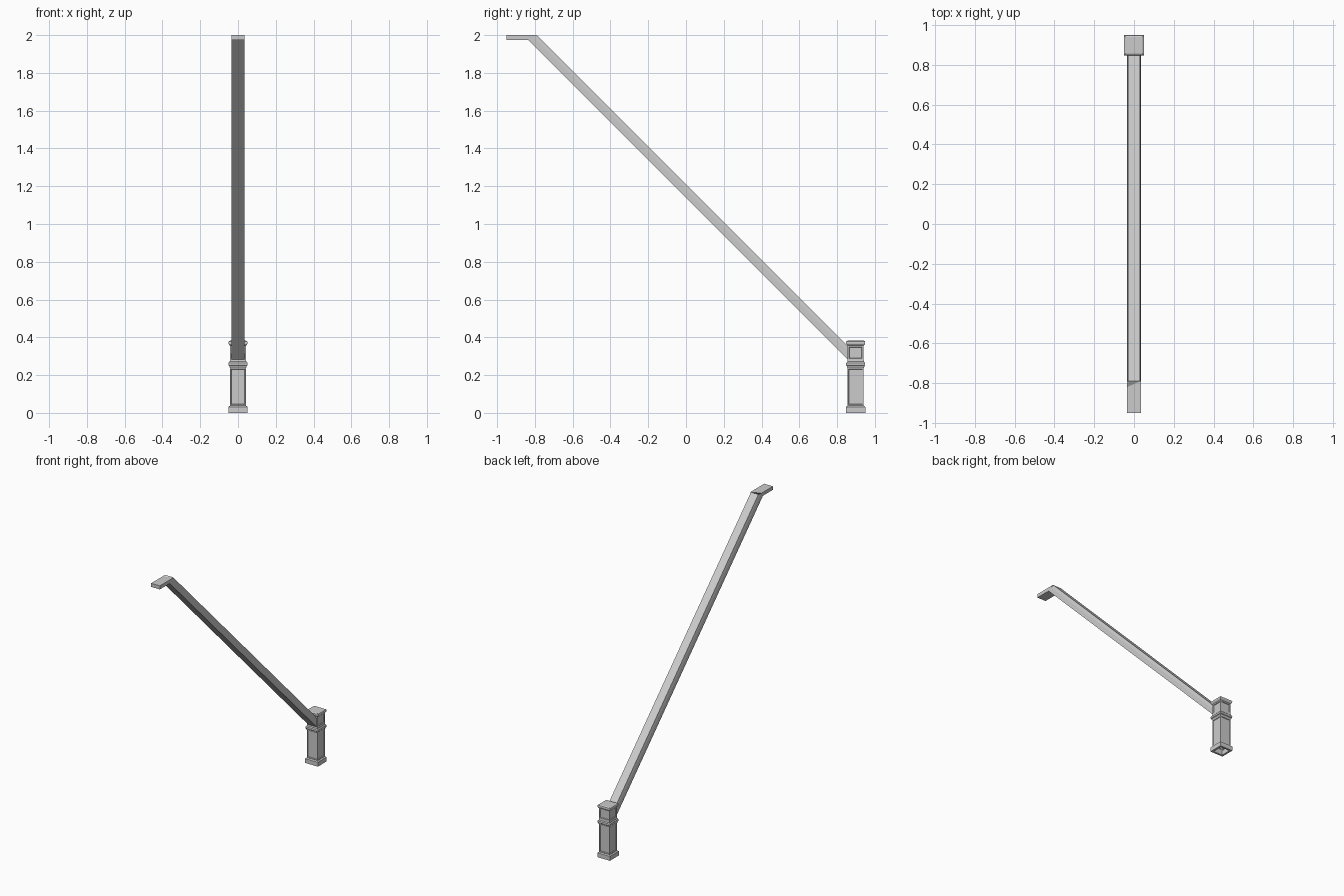
import bpy, bmesh

if "Cube" in bpy.data.objects:
    bpy.data.objects.remove(bpy.data.objects["Cube"])

POST_Y = 0.898


def finish(bm, name):
    bmesh.ops.recalc_face_normals(bm, faces=bm.faces[:])
    mesh = bpy.data.meshes.new(name)
    bm.to_mesh(mesh)
    bm.free()
    ob = bpy.data.objects.new(name, mesh)
    bpy.context.collection.objects.link(ob)
    return ob


def square_loft(name, profile, cy, cap_top=False, panels=()):
    """Stack square rings (half width, z); panels = (ring index, border, bevel, depth)."""
    bm = bmesh.new()
    rings = [[bm.verts.new((sx * h, cy + sy * h, z))
              for sx, sy in ((-1, -1), (1, -1), (1, 1), (-1, 1))] for h, z in profile]
    bands = []
    for a, b in zip(rings, rings[1:]):
        bands.append([bm.faces.new((a[i], a[(i + 1) % 4], b[(i + 1) % 4], b[i]))
                      for i in range(4)])
    if cap_top:
        bm.faces.new(rings[-1])
    bmesh.ops.recalc_face_normals(bm, faces=bm.faces[:])
    for index, border, bevel, depth in panels:
        bmesh.ops.inset_individual(bm, faces=bands[index], thickness=border, depth=0)
        bmesh.ops.inset_individual(bm, faces=bands[index], thickness=bevel, depth=-depth)
    return finish(bm, name)


def section_loft(name, sections):
    """Skin a list of equal-length closed cross-sections."""
    bm = bmesh.new()
    rings = [[bm.verts.new(p) for p in s] for s in sections]
    n = len(rings[0])
    for a, b in zip(rings, rings[1:]):
        for i in range(n):
            bm.faces.new((a[i], a[(i + 1) % n], b[(i + 1) % n], b[i]))
    bm.faces.new(rings[0])
    bm.faces.new(rings[-1])
    return finish(bm, name)


# Newel post: open hollow foot, panelled shaft, collar moulding, panelled block, cap
square_loft("newel_post", [
    (0.037, 0.035), (0.037, 0.0), (0.051, 0.0), (0.051, 0.032), (0.043, 0.038),
    (0.043, 0.238),
    (0.046, 0.243), (0.046, 0.248), (0.050, 0.252), (0.051, 0.258), (0.050, 0.265),
    (0.044, 0.271), (0.043, 0.280),
    (0.043, 0.357),
    (0.047, 0.361), (0.050, 0.366), (0.051, 0.373), (0.049, 0.379), (0.041, 0.383),
], POST_Y, cap_top=True,
    panels=[(4, 0.008, 0.003, 0.004), (12, 0.013, 0.003, 0.004)])


# Sloping handrail with tapered upper edges
def rail_section(bottom, middle, top):
    w, t = 0.035, 0.030
    return [(-w, *bottom), (w, *bottom), (w, *middle), (t, *top), (-t, *top), (-w, *middle)]


section_loft("sloping_handrail", [
    rail_section((-0.836, 1.974), (-0.820, 2.0), (-0.790, 2.0)),
    rail_section((0.862, 0.276), (0.862, 0.318), (0.862, 0.348)),
])

# Level landing slab at the top of the rail
slab = [(-0.95, 1.974), (-0.836, 1.974), (-0.79, 2.0), (-0.95, 2.0)]
section_loft("landing_handrail", [[(x, y, z) for y, z in slab] for x in (-0.035, 0.035)])
